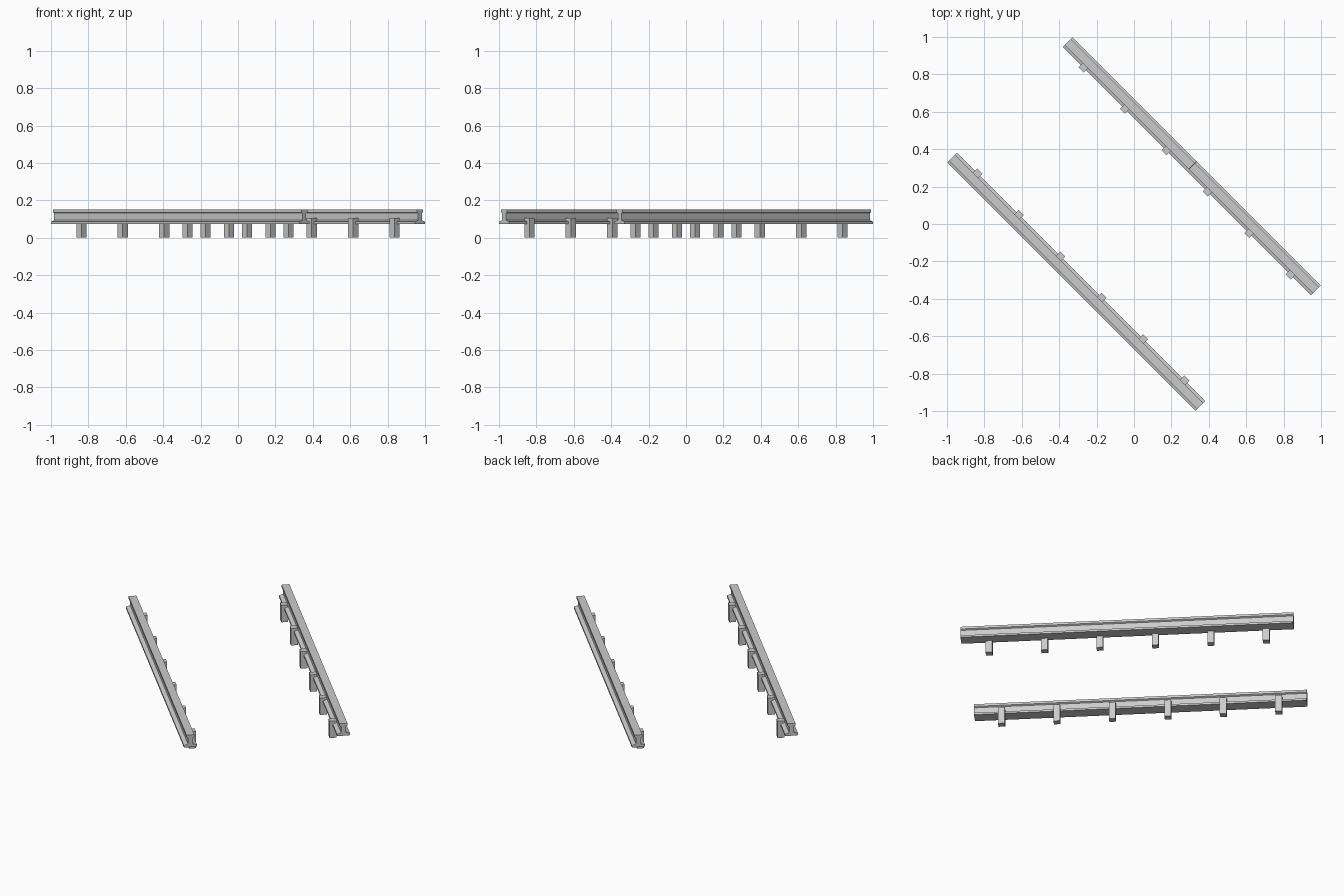
import bpy, bmesh
from math import radians, pi
from mathutils import Matrix, Vector

if "Cube" in bpy.data.objects:
    bpy.data.objects.remove(bpy.data.objects["Cube"])

GAUGE = 0.437      # rail centre line distance from the middle
LENGTH = 1.878     # full track length
SPACING = LENGTH / 6


def extrude_profile(name, profile, u0, u1, turn):
    """Extrude a (sideways, height) outline along the track from u0 to u1."""
    bm = bmesh.new()
    face = bm.faces.new([bm.verts.new((u0, n, z)) for n, z in profile])
    ext = bmesh.ops.extrude_face_region(bm, geom=[face])
    moved = [g for g in ext["geom"] if isinstance(g, bmesh.types.BMVert)]
    bmesh.ops.translate(bm, verts=moved, vec=Vector((u1 - u0, 0, 0)))
    bmesh.ops.recalc_face_normals(bm, faces=bm.faces)
    # the track runs diagonally; turn = pi gives the opposite rail
    bm.transform(Matrix.Rotation(radians(-45) + turn, 4, 'Z'))
    mesh = bpy.data.meshes.new(name)
    bm.to_mesh(mesh)
    bm.free()
    obj = bpy.data.objects.new(name, mesh)
    bpy.context.collection.objects.link(obj)
    return obj


# rail section: wide foot, web, narrower head (one half, then mirrored)
half = [(0.037, 0.074), (0.037, 0.086), (0.014, 0.094),
        (0.014, 0.131), (0.0225, 0.136), (0.0225, 0.15)]
rail_profile = [(GAUGE + n, z) for n, z in half] + \
               [(GAUGE - n, z) for n, z in reversed(half)]

# post section: a column whose hooked top grips the rail foot
post_profile = [(0.382, 0), (0.421, 0), (0.421, 0.074), (0.4, 0.074),
                (0.4, 0.086), (0.421, 0.0925), (0.421, 0.105), (0.382, 0.105)]

for side, turn in (("right", 0), ("left", pi)):
    # two rail lengths butted end to end
    extrude_profile(f"{side}_rail_back", rail_profile, -LENGTH / 2, 0, turn)
    extrude_profile(f"{side}_rail_front", rail_profile, 0, LENGTH / 2, turn)
    # evenly spaced support posts on the inner side
    for i in range(6):
        u = (i - 2.5) * SPACING
        extrude_profile(f"{side}_post_{i + 1}", post_profile,
                        u - 0.019, u + 0.019, turn)
